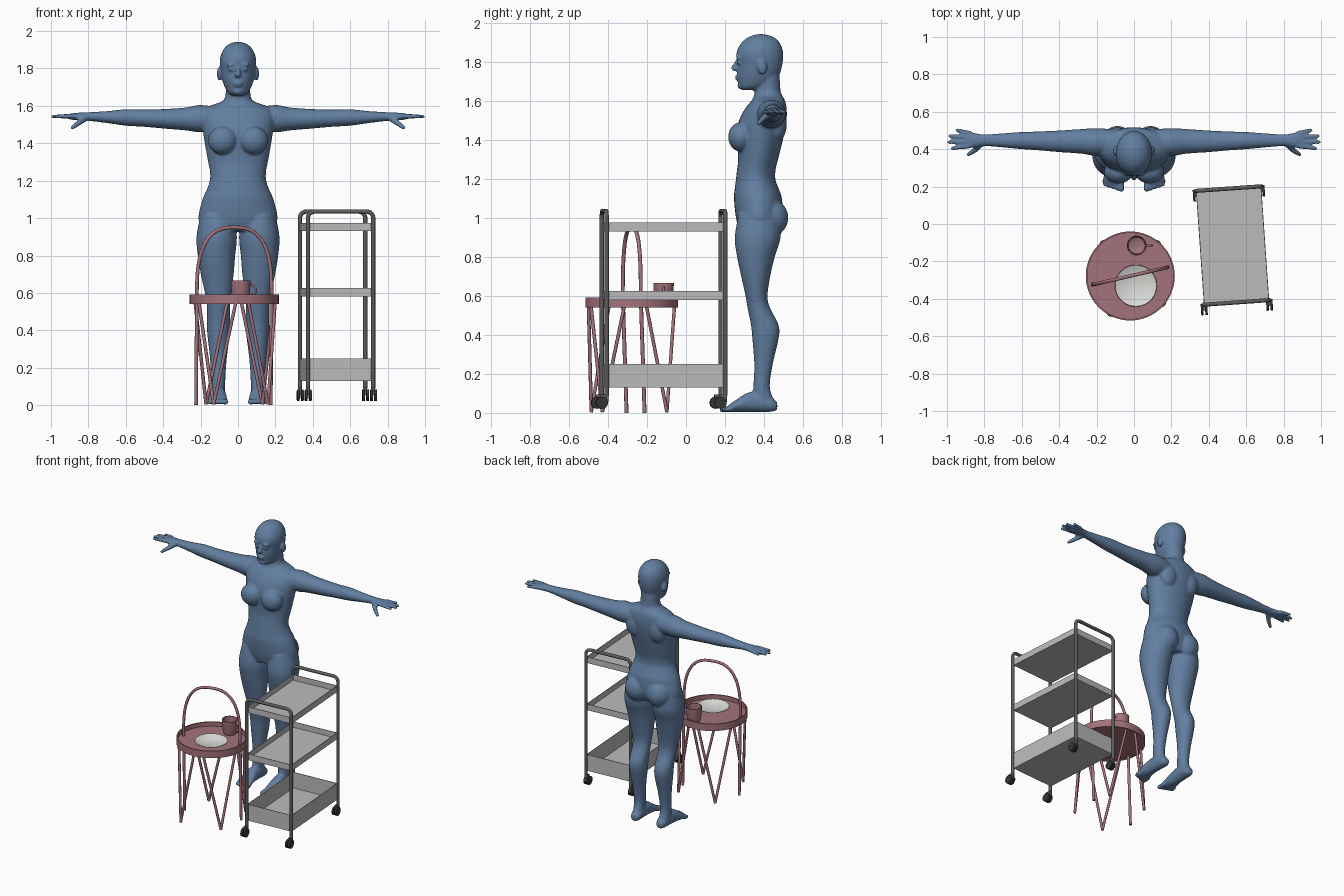
import bpy, bmesh
from math import pi, sin, cos, radians, copysign
from mathutils import Vector, Matrix

if "Cube" in bpy.data.objects:
    bpy.data.objects.remove(bpy.data.objects["Cube"])


def material(name, r, g, b):
    m = bpy.data.materials.new(name)
    m.use_nodes = True
    m.diffuse_color = (r, g, b, 1)
    m.node_tree.nodes["Principled BSDF"].inputs["Base Color"].default_value = (r, g, b, 1)
    return m


BLUE = material("slate blue", .12, .21, .35)
PINK = material("dusty pink", .37, .17, .2)
GREY = material("light grey", .5, .5, .5)
STEEL = material("dark steel", .11, .11, .11)
RUBBER = material("black rubber", .035, .035, .035)
WHITE = material("plate white", .7, .7, .68)


def finish(bm, name, mat, smooth=True):
    bmesh.ops.recalc_face_normals(bm, faces=bm.faces)
    me = bpy.data.meshes.new(name)
    bm.to_mesh(me)
    bm.free()
    ob = bpy.data.objects.new(name, me)
    bpy.context.collection.objects.link(ob)
    me.materials.append(mat)
    if smooth:
        bpy.ops.object.select_all(action='DESELECT')
        ob.select_set(True)
        bpy.context.view_layer.objects.active = ob
        bpy.ops.object.shade_smooth_by_angle(angle=radians(40))
    return ob


def spline(rows, steps=4):
    # Catmull-Rom interpolation between section rows
    out = []
    for i in range(len(rows) - 1):
        quad = [rows[max(i - 1, 0)], rows[i], rows[i + 1], rows[min(i + 2, len(rows) - 1)]]
        for k in range(steps):
            t = k / steps
            out.append([b + .5 * t * (c - a + t * (2*a - 5*b + 4*c - d + t * (3*(b - c) + d - a)))
                        for a, b, c, d in zip(*quad)])
    return out + [rows[-1]]


def loft(bm, axis, rows, n=32):
    # rows: distance along axis, then centre and radius in each other axis
    rings = []
    for t, a, ra, b, rb in spline(rows):
        ring = []
        for k in range(n):
            u = a + ra * cos(2 * pi * k / n)
            v = b + rb * sin(2 * pi * k / n)
            ring.append(bm.verts.new({'x': (t, u, v), 'y': (u, t, v), 'z': (u, v, t)}[axis]))
        rings.append(ring)
    for p, q in zip(rings, rings[1:]):
        for k in range(n):
            bm.faces.new((p[k], p[(k + 1) % n], q[(k + 1) % n], q[k]))
    bm.faces.new(rings[0])
    bm.faces.new(rings[-1])


def upright(bm, rows):
    # rows: height, x centre, half width, front y, back y
    loft(bm, 'z', [(z, x, w, (f + b) / 2, (b - f) / 2) for z, x, w, f, b in rows])


def ball(bm, centre, radii, tilt=0):
    m = Matrix.Translation(centre) @ Matrix.Rotation(tilt, 4, 'X') @ Matrix.Diagonal((*radii, 1))
    bmesh.ops.create_uvsphere(bm, u_segments=20, v_segments=14, radius=1, matrix=m)


def bone(bm, p, q, r0, r1):
    p, q = Vector(p), Vector(q)
    rot = (q - p).to_track_quat('Z', 'Y').to_matrix().to_4x4()
    bmesh.ops.create_cone(bm, cap_ends=True, segments=14, radius1=r0, radius2=r1,
                          depth=(q - p).length, matrix=Matrix.Translation((p + q) / 2) @ rot)
    ball(bm, p, (r0,) * 3)
    ball(bm, q, (r1,) * 3)


# Figure: limbs of one side, then mirrored
bm = bmesh.new()
upright(bm, [(1.02, .11, .09, .27, .48), (.9, .114, .108, .25, .485), (.8, .115, .1, .262, .455),
             (.7, .111, .088, .283, .432), (.6, .106, .071, .305, .418), (.54, .104, .063, .315, .43),
             (.45, .104, .063, .333, .475), (.38, .104, .06, .34, .475), (.25, .105, .045, .35, .445),
             (.13, .106, .038, .345, .43), (.05, .106, .036, .34, .46)])
loft(bm, 'y', [(.468, .104, .02, .035, .02), (.44, .104, .036, .042, .036), (.38, .106, .04, .055, .05),
               (.32, .108, .043, .055, .05), (.26, .11, .052, .037, .032), (.215, .111, .056, .021, .016),
               (.2, .111, .045, .018, .01)])
for i in range(5):
    x = .067 + .022 * i
    bone(bm, (x, .23, .02), (x, .186 + .006 * i, .017), .014, .015 - .001 * i)
loft(bm, 'x', [(.09, .44, .065, 1.53, .06), (.2, .438, .074, 1.532, .073), (.28, .442, .066, 1.53, .061),
               (.4, .442, .058, 1.531, .052), (.5, .444, .051, 1.534, .046), (.6, .446, .046, 1.538, .044),
               (.7, .447, .038, 1.54, .032), (.8, .448, .031, 1.543, .023), (.85, .448, .039, 1.543, .021),
               (.89, .45, .045, 1.543, .017), (.91, .45, .037, 1.543, .012)])
for knuckle, tip, length in ((.417, .405, .97), (.44, .438, .99), (.463, .471, .983), (.485, .502, .945)):
    bone(bm, (.88, knuckle, 1.545), (length, tip, 1.543), .014, .0105)
bone(bm, (.82, .43, 1.535), (.85, .395, 1.51), .02, .015)
bone(bm, (.85, .395, 1.51), (.885, .372, 1.484), .015, .011)
ball(bm, (.083, .28, 1.415), (.078, .064, .075))
ball(bm, (.088, .425, 1.0), (.092, .1, .1))
ball(bm, (.09, .465, 1.48), (.07, .052, .09))
ball(bm, (.1, .39, 1.772), (.013, .026, .037), .2)
ball(bm, (.034, .273, 1.795), (.02, .014, .011))
ball(bm, (.034, .27, 1.82), (.03, .014, .009))
copy = bmesh.ops.duplicate(bm, geom=bm.verts[:] + bm.edges[:] + bm.faces[:])
for v in copy["geom"]:
    if isinstance(v, bmesh.types.BMVert):
        v.co.x *= -1

# Figure: torso, neck, head and face
upright(bm, [(.93, 0, .185, .275, .47), (1.0, 0, .212, .256, .495), (1.1, 0, .19, .246, .492),
             (1.15, 0, .168, .25, .475), (1.2, 0, .151, .256, .458), (1.25, 0, .15, .262, .46),
             (1.3, 0, .16, .267, .472), (1.4, 0, .178, .262, .497), (1.46, 0, .187, .262, .51),
             (1.52, 0, .195, .28, .517), (1.57, 0, .19, .31, .515), (1.6, 0, .15, .335, .508),
             (1.622, 0, .09, .347, .497), (1.65, 0, .068, .352, .485), (1.73, 0, .065, .36, .48)])
upright(bm, [(1.655, 0, .03, .29, .36), (1.67, 0, .053, .272, .41), (1.7, 0, .071, .266, .46),
             (1.74, 0, .084, .262, .482), (1.79, 0, .093, .264, .495), (1.84, 0, .097, .258, .498),
             (1.88, 0, .089, .272, .49), (1.915, 0, .068, .302, .466), (1.935, 0, .038, .34, .43),
             (1.942, 0, .01, .375, .395)])
bone(bm, (0, .268, 1.81), (0, .246, 1.768), .01, .015)
ball(bm, (0, .256, 1.764), (.02, .018, .011))
ball(bm, (0, .264, 1.724), (.026, .014, .008))
ball(bm, (0, .266, 1.71), (.023, .013, .008))
ball(bm, (0, .283, 1.677), (.028, .02, .018))
figure = finish(bm, "figure", BLUE)
remesh = figure.modifiers.new("Merge", 'REMESH')
remesh.mode, remesh.voxel_size, remesh.use_smooth_shade = 'VOXEL', .0062, True
relax = figure.modifiers.new("Relax", 'SMOOTH')
relax.factor, relax.iterations = .5, 7


def tube(name, points, radius, mat):
    cu = bpy.data.curves.new(name, 'CURVE')
    cu.dimensions, cu.bevel_depth, cu.bevel_resolution, cu.use_fill_caps = '3D', radius, 3, True
    sp = cu.splines.new('POLY')
    sp.points.add(len(points) - 1)
    for p, co in zip(sp.points, points):
        p.co = (*co, 1)
    cu.materials.append(mat)
    ob = bpy.data.objects.new(name, cu)
    bpy.context.collection.objects.link(ob)
    return ob


def lathe(name, profile, location, mat, steps=64):
    bm = bmesh.new()
    vs = [bm.verts.new((r, 0, z)) for r, z in profile]
    es = [bm.edges.new(e) for e in zip(vs, vs[1:])]
    bmesh.ops.spin(bm, geom=vs + es, axis=(0, 0, 1), cent=(0, 0, 0), steps=steps, angle=2 * pi)
    bmesh.ops.remove_doubles(bm, verts=bm.verts, dist=.0001)
    ob = finish(bm, name, mat)
    ob.location = location
    return ob


# Side table: tray top, carrying arch and V-shaped legs
TABLE = Vector((-.02, -.278, 0))
lathe("table_top", [(0, .54), (.238, .54), (.238, .592), (.23, .592), (.23, .56), (0, .56)], TABLE, PINK)
arch = [(-.205, .02, 0)]
for k in range(41):
    a = pi * (1 - k / 40)
    arch.append((copysign(abs(cos(a)) ** .75, cos(a)) * .205, 0, .6 + .35 * abs(sin(a)) ** .75))
arch.append((.205, .02, 0))
hoop = tube("table_arch", arch, .01, PINK)
hoop.location, hoop.rotation_euler.z = TABLE, radians(13)
for foot in (50, 130, 242, 320):
    for spread in (-30, 30):
        f, t = radians(foot), radians(foot + spread)
        tube("table_leg", [TABLE + Vector((.235 * cos(f), .235 * sin(f), .005)),
                           TABLE + Vector((.222 * cos(t), .222 * sin(t), .545))], .009, PINK)

# Plate and cup
lathe("plate", [(0, .561), (.06, .561), (.112, .586), (.11, .59), (.062, .568), (0, .568)],
      (.01, -.33, 0), WHITE)
lathe("cup", [(0, .561), (.04, .561), (.049, .59), (.053, .667), (.048, .667), (.044, .59), (0, .57)],
      (.014, -.115, 0), PINK, 40)
tube("cup_handle", [(.062 + .034 * sin(pi * k / 12), -.115, .615 + .03 * cos(pi * k / 12))
                    for k in range(13)], .006, PINK)


# Trolley, built around its own centre and then turned into place
def place(ob):
    ob.location, ob.rotation_euler.z = (.527, -.115, 0), radians(4)
    return ob


def box(name, centre, size, mat, open_top=False):
    bm = bmesh.new()
    bmesh.ops.create_cube(bm, size=1, matrix=Matrix.Translation(centre) @ Matrix.Diagonal((*size, 1)))
    if open_top:
        top = max(bm.faces, key=lambda f: f.calc_center_median().z)
        bmesh.ops.delete(bm, geom=[top], context='FACES_ONLY')
        top_fix = [f for f in bm.faces if f.calc_center_median().z < centre[2] - .01]
        bmesh.ops.recalc_face_normals(bm, faces=top_fix)
    ob = place(finish(bm, name, mat, False))
    if open_top:
        ob.modifiers.new("Wall", 'SOLIDIFY').thickness = .006
    return ob


for name, low, high in (("bottom_tray", .13, .25), ("middle_tray", .58, .625), ("top_tray", .93, .975)):
    box(name, (0, 0, (low + high) / 2), (.35, .6, high - low), GREY, True)

W, BEND = .175, .035
for y in (-.305, .305):
    path = [(-W, y, .09)]
    for side in (-1, 1):
        for k in range(9):
            a = pi / 2 * (k / 8 if side < 0 else 1 - k / 8)
            path.append((side * (W - BEND + BEND * cos(a)), y, 1.0 + BEND * sin(a)))
    path.append((W, y, .09))
    place(tube("trolley_frame", path, .0115, STEEL))
    # Casters with twin wheels
    for x in (-W, W):
        box("caster_fork", (x, y - .012, .075), (.016, .04, .04), STEEL)
        for off in (-.011, .011):
            bm = bmesh.new()
            bmesh.ops.create_cone(bm, cap_ends=True, segments=24, radius1=.031, radius2=.031, depth=.013,
                                  matrix=Matrix.Translation((x + off, y - .025, .052))
                                  @ Matrix.Rotation(pi / 2, 4, 'Y'))
            place(finish(bm, "caster_wheel", RUBBER))
